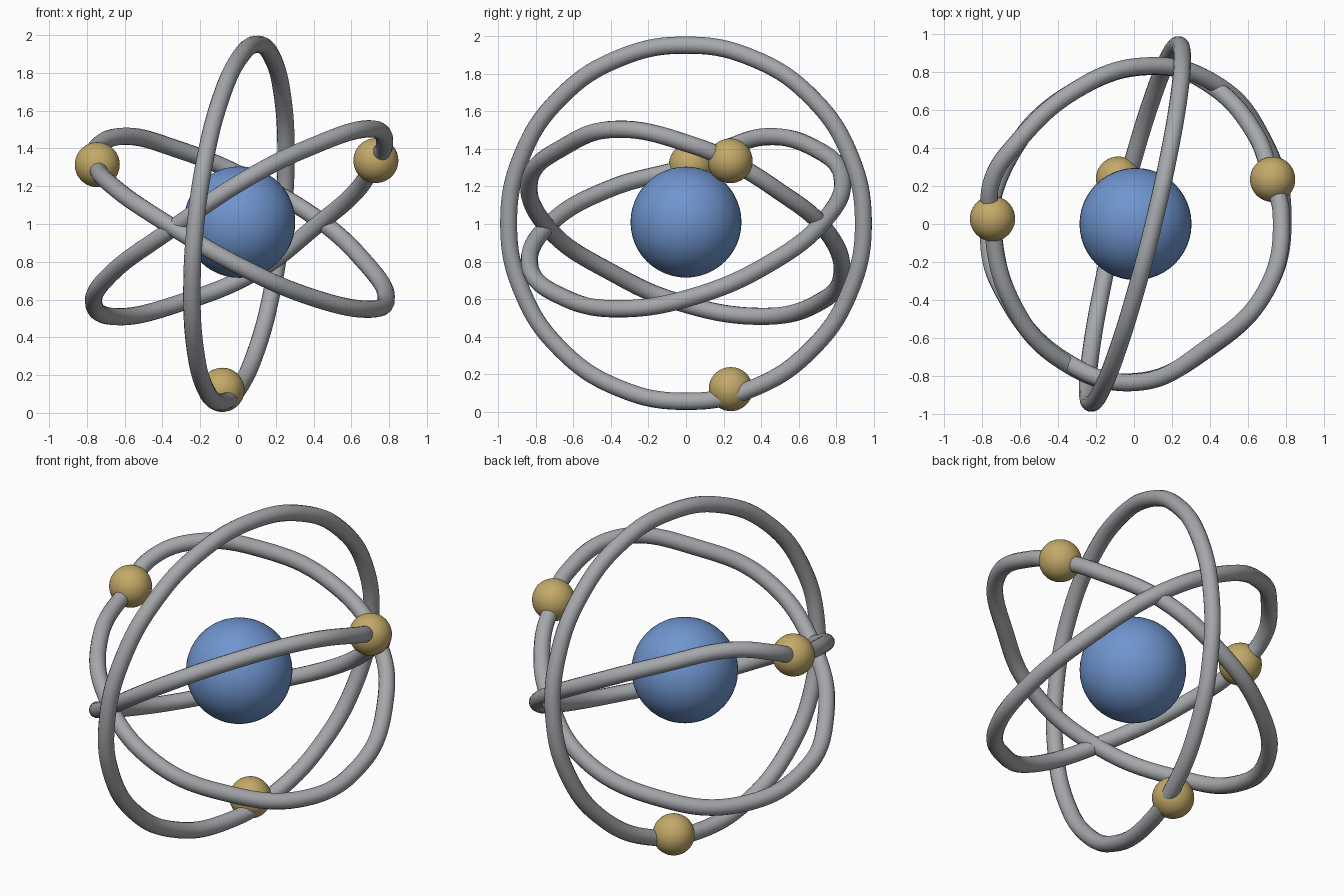
import bpy
import math
from mathutils import Vector

if "Cube" in bpy.data.objects:
    bpy.data.objects.remove(bpy.data.objects["Cube"])

CENTRE = Vector((0.005, 0, 1.004))


def material(name, rgb):
    m = bpy.data.materials.new(name)
    m.diffuse_color = (*rgb, 1)
    m.use_nodes = True
    m.node_tree.nodes["Principled BSDF"].inputs["Base Color"].default_value = m.diffuse_color
    return m


blue = material("blue", (0.16, 0.30, 0.62))
grey = material("grey", (0.38, 0.39, 0.41))
gold = material("gold", (0.55, 0.40, 0.14))


def ball(name, offset, radius, mat):
    bpy.ops.mesh.primitive_uv_sphere_add(segments=48, ring_count=24, radius=radius,
                                         location=CENTRE + Vector(offset))
    ob = bpy.context.object
    ob.name = name
    ob.data.materials.append(mat)
    bpy.ops.object.shade_smooth()


def orbit(name, points, thickness=0.046):
    """Closed round tube running smoothly through the given points."""
    cu = bpy.data.curves.new(name + "_path", 'CURVE')
    cu.dimensions = '3D'
    cu.bevel_depth = thickness
    cu.bevel_resolution = 5
    cu.resolution_u = 12
    sp = cu.splines.new('BEZIER')
    sp.bezier_points.add(len(points) - 1)
    sp.use_cyclic_u = True
    for bp, p in zip(sp.bezier_points, points):
        bp.co = CENTRE + Vector(p)
        bp.handle_left_type = bp.handle_right_type = 'AUTO'
    path = bpy.data.objects.new(name + "_path", cu)
    bpy.context.collection.objects.link(path)
    bpy.context.view_layer.update()
    deps = bpy.context.evaluated_depsgraph_get()
    mesh = bpy.data.meshes.new_from_object(path.evaluated_get(deps))
    bpy.data.objects.remove(path)
    ob = bpy.data.objects.new(name, mesh)
    bpy.context.collection.objects.link(ob)
    mesh.materials.clear()
    mesh.materials.append(grey)
    for p in mesh.polygons:
        p.use_smooth = True
        p.material_index = 0


# upright orbit: a circle seen from the side, leaning slightly in x
upright = []
for i in range(16):
    a = math.tau * i / 16
    y, z = 0.943 * math.cos(a), 0.947 * math.sin(a)
    upright.append((0.243 * y + 0.103 * z, y, z))
orbit("upright_orbit", upright)

# orbit rising to the right
orbit("right_orbit", [
    (0.72, 0.235, 0.33), (0.77, 0.05, 0.41), (0.69, -0.35, 0.50),
    (0.37, -0.66, 0.40), (0.04, -0.83, 0.235), (-0.37, -0.72, -0.04),
    (-0.68, -0.38, -0.27), (-0.77, -0.07, -0.41), (-0.64, 0.39, -0.495),
    (-0.32, 0.70, -0.425), (0.10, 0.83, -0.25), (0.40, 0.73, -0.02),
    (0.63, 0.48, 0.18)])

# orbit rising to the left
orbit("left_orbit", [
    (-0.755, 0.03, 0.31), (-0.755, 0.22, 0.40), (-0.62, 0.43, 0.46),
    (-0.32, 0.70, 0.39), (0.03, 0.83, 0.245), (0.42, 0.74, 0.02),
    (0.67, 0.45, -0.21), (0.78, 0.04, -0.39), (0.69, -0.35, -0.455),
    (0.38, -0.66, -0.39), (0.01, -0.83, -0.23), (-0.40, -0.71, 0.01),
    (-0.66, -0.39, 0.19)])

# nucleus and the three electrons
ball("nucleus", (0.003, 0, 0.006), 0.295, blue)
ball("right_electron", (0.725, 0.235, 0.332), 0.119, gold)
ball("left_electron", (-0.75, 0.028, 0.31), 0.119, gold)
ball("lower_electron", (-0.088, 0.238, -0.882), 0.117, gold)
